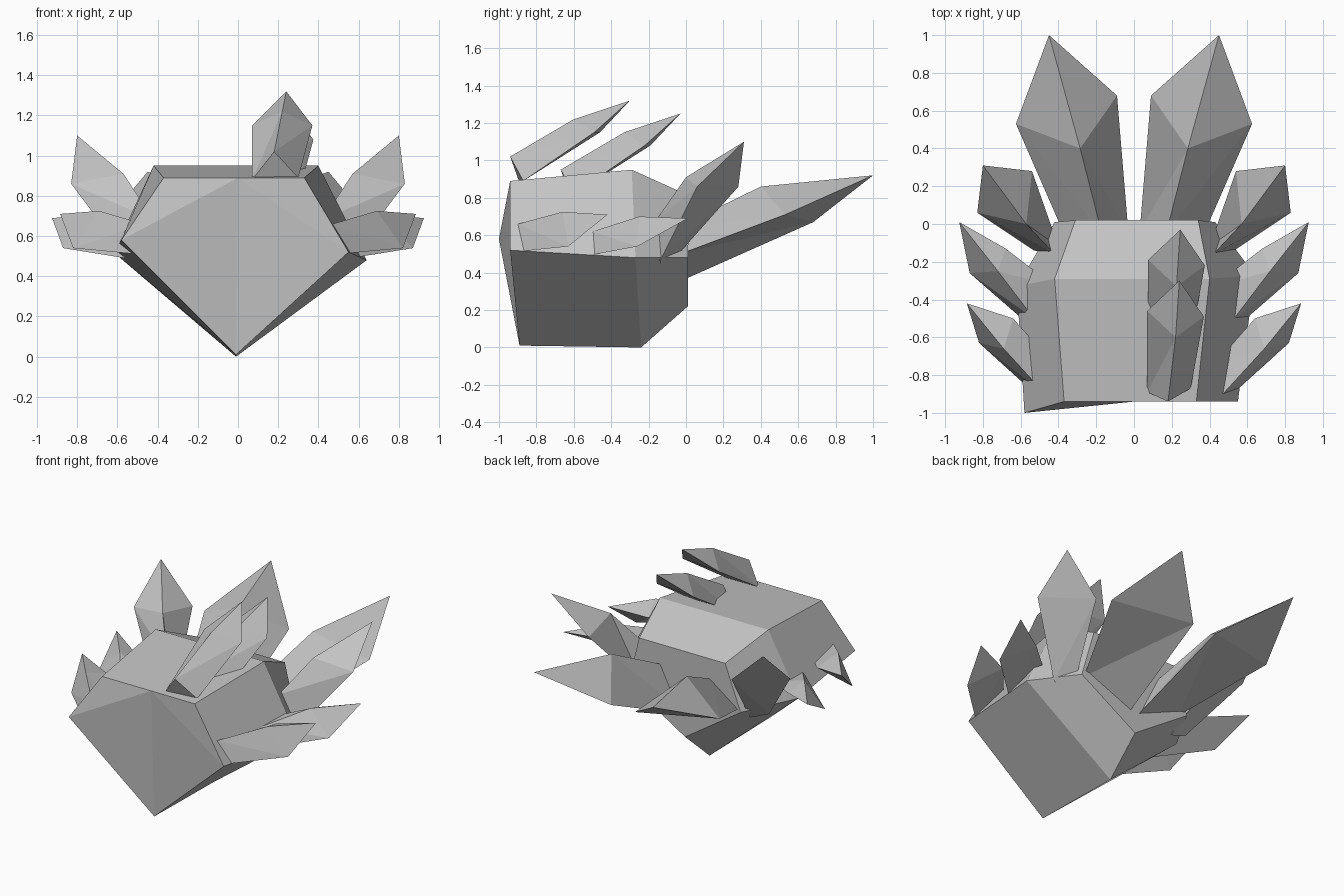
import bpy
import bmesh
from mathutils import Vector

cube = bpy.data.objects.get("Cube")
if cube:
    bpy.data.objects.remove(cube, do_unlink=True)

# Single stone colour
stone = bpy.data.materials.new("grey stone")
stone.use_nodes = True
GREY = (0.55, 0.55, 0.55, 1)
stone.diffuse_color = GREY
stone.node_tree.nodes["Principled BSDF"].inputs["Base Color"].default_value = GREY


def finish(name, bm):
    """Turn a bmesh into a flat-shaded stone object."""
    bmesh.ops.recalc_face_normals(bm, faces=bm.faces)
    mesh = bpy.data.meshes.new(name)
    bm.to_mesh(mesh)
    bm.free()
    mesh.materials.append(stone)
    obj = bpy.data.objects.new(name, mesh)
    bpy.context.collection.objects.link(obj)
    return obj


def crystal(name, tip, shoulders, roots, side=1):
    """Three-sided crystal: pointed tip, shoulders and a root, all in the
    order ridge, outer, inner. A side of -1 mirrors it across the middle."""
    bm = bmesh.new()

    def corner(point):
        return bm.verts.new(Vector((point[0] * side, point[1], point[2])))

    top = corner(tip)
    upper = [corner(p) for p in shoulders]
    lower = [corner(p) for p in roots]
    for i in range(len(upper)):
        bm.faces.new((top, upper[i - 1], upper[i]))
        bm.faces.new((upper[i - 1], lower[i - 1], upper[i]))
        bm.faces.new((upper[i], lower[i - 1], lower[i]))
    bm.faces.new(lower)
    return finish(name, bm)


# Body: three sections from front to back, starting at the top middle
sections = [
    [(0, -0.94, 0.89), (0.33, -0.94, 0.89), (0.55, -0.94, 0.52),
     (-0.01, -0.89, 0.01), (-0.58, -1.0, 0.58), (-0.37, -0.94, 0.89)],
    [(0, -0.29, 0.95), (0.4, -0.29, 0.95), (0.64, -0.27, 0.48),
     (-0.01, -0.24, 0), (-0.62, -0.33, 0.52), (-0.42, -0.29, 0.95)],
    [(0, 0.02, 0.81), (0.34, 0.02, 0.81), (0.43, 0.01, 0.48),
     (0, 0.01, 0.22), (-0.42, 0.01, 0.5), (-0.31, 0.02, 0.81)],
]
body = bmesh.new()
rings = [[body.verts.new(p) for p in section] for section in sections]
for near, far in zip(rings, rings[1:]):
    for i in range(len(near)):
        body.faces.new((near[i - 1], near[i], far[i], far[i - 1]))
front = rings[0]
for i in range(1, len(front) - 1):
    body.faces.new((front[0], front[i], front[i + 1]))
body.faces.new(rings[-1])
finish("body", body)

# Paired crystals along the back and sides
pairs = {
    "tail_crystal": (
        (0.45, 1, 0.92),
        [(0.285, 0.4, 0.86), (0.625, 0.53, 0.71), (0.09, 0.68, 0.67)],
        [(0.17, -0.05, 0.64), (0.38, -0.03, 0.5), (0.03, -0.04, 0.35)]),
    "rear_side_crystal": (
        (0.8, 0.31, 1.1),
        [(0.57, 0, 0.91), (0.83, 0.06, 0.86), (0.54, 0.28, 0.86)],
        [(0.42, -0.16, 0.68), (0.53, -0.14, 0.46), (0.4, -0.12, 0.41)]),
    "middle_side_crystal": (
        (0.925, 0.01, 0.69),
        [(0.72, -0.25, 0.7), (0.87, -0.26, 0.54), (0.68, -0.13, 0.65)],
        [(0.53, -0.5, 0.62), (0.56, -0.53, 0.49), (0.42, -0.33, 0.58)]),
    "front_side_crystal": (
        (0.885, -0.42, 0.71),
        [(0.69, -0.66, 0.725), (0.82, -0.63, 0.54), (0.64, -0.5, 0.67)],
        [(0.47, -0.9, 0.66), (0.5, -0.92, 0.51), (0.42, -0.75, 0.6)]),
}
for name, shape in pairs.items():
    crystal("left_" + name, *shape)
    crystal("right_" + name, *shape, side=-1)

# Two matching crystals on the top, set off to one side
top_shape = (
    (0.24, -0.3, 1.32),
    [(0.22, -0.6, 1.22), (0.37, -0.49, 1.15), (0.07, -0.46, 1.15)],
    [(0.18, -0.94, 1.02), (0.3, -0.87, 0.89), (0.07, -0.89, 0.88)])
crystal("front_top_crystal", *top_shape)
rear_top = crystal("rear_top_crystal", *top_shape)
rear_top.location = (0.005, 0.27, -0.07)
